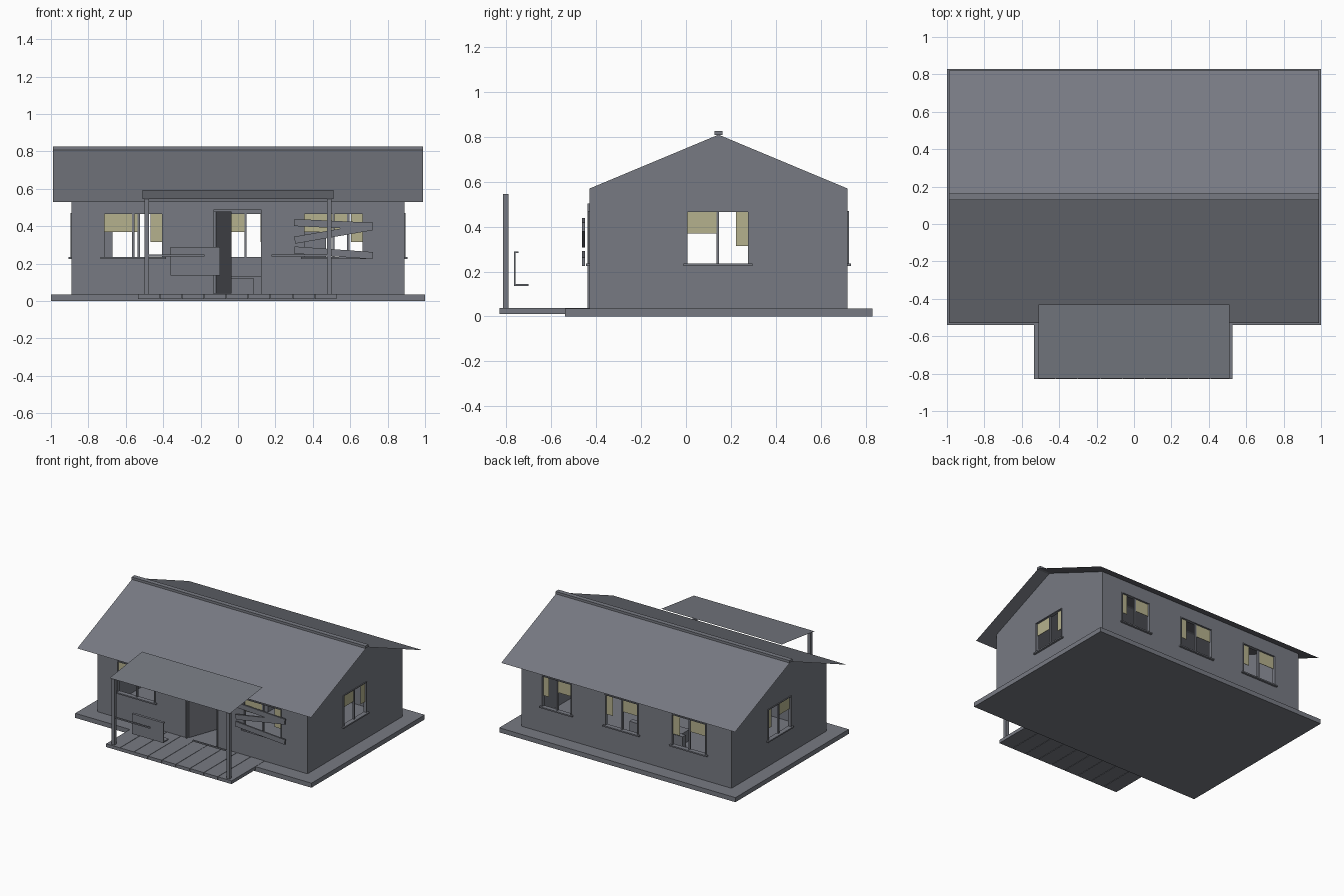
import bpy, math
from mathutils import Matrix

if "Cube" in bpy.data.objects:
    bpy.data.objects.remove(bpy.data.objects["Cube"])


def material(name, col):
    m = bpy.data.materials.new(name)
    m.diffuse_color = (*col, 1)
    m.use_nodes = True
    m.node_tree.nodes["Principled BSDF"].inputs["Base Color"].default_value = m.diffuse_color
    return m


GREY = material("weathered grey", (0.185, 0.195, 0.225))
YELLOW = material("dusty yellow glass", (0.46, 0.44, 0.27))


def mesh(name, verts, faces, mat=GREY):
    me = bpy.data.meshes.new(name)
    me.from_pydata(verts, [], faces)
    me.materials.append(mat)
    ob = bpy.data.objects.new(name, me)
    bpy.context.collection.objects.link(ob)
    return ob


def box(name, x, y, z, mat=GREY):
    v = [(a, b, c) for a in sorted(x) for b in sorted(y) for c in sorted(z)]
    f = [(0, 1, 3, 2), (4, 6, 7, 5), (0, 4, 5, 1),
         (2, 3, 7, 6), (0, 2, 6, 4), (1, 5, 7, 3)]
    return mesh(name, v, f, mat)


def prism(name, profile, x0, x1):
    """Extrude a counter-clockwise (y, z) profile along x."""
    n = len(profile)
    v = [(x0, *p) for p in profile] + [(x1, *p) for p in profile]
    f = [tuple(reversed(range(n))), tuple(range(n, 2 * n))]
    f += [(i, (i + 1) % n, (i + 1) % n + n, i + n) for i in range(n)]
    return mesh(name, v, f)


# Walls' main sizes
WX, YF, YB, YR = 0.89, -0.43, 0.72, 0.145
SLAB, EAVE, RIDGE, T = 0.035, 0.57, 0.81, 0.02
SLOPE = (RIDGE - EAVE) / (YR - YF)

# Foundation and porch deck planks
box("foundation", (-1, 1), (-0.54, 0.83), (0, SLAB))
N, DX0, DX1 = 9, -0.535, 0.53
step = (DX1 - DX0) / N
for i in range(N):
    a = DX0 + i * step
    box(f"deck_plank_{i + 1}", (a, a + step - 0.003), (-0.83, -0.43), (0.012, 0.037))

# Hollow gabled walls
walls = prism("walls", [(YF, SLAB), (YB, SLAB), (YB, EAVE), (YR, RIDGE), (YF, EAVE)], -WX, WX)
cutters = [box("room_cutter", (-WX + T, WX - T), (YF + T, YB - T), (-0.1, 1))]


def wall_box(name, wall, u, z, d, mat=GREY):
    """Box on a wall: u runs along the wall, d is the distance outwards."""
    if wall in ("front", "back"):
        y = [YF - k if wall == "front" else YB + k for k in d]
        return box(name, u, y, z, mat)
    x = [WX + k if wall == "right" else -WX - k for k in d]
    return box(name, x, u, z, mat)


# Windows: opening, thin frame, sill, mullion and two broken panes
def window(wall, i, c, h):
    n = f"{wall}_window_{i}_"
    z0, z1, w = 0.235, 0.465, 0.006
    cutters.append(wall_box(n + "cutter", wall, (c - h, c + h), (z0, z1), (-0.06, 0.06)))
    d = (-T, 0.006)
    for side, s in (("left", -1), ("right", 1)):
        wall_box(n + side + "_jamb", wall, (c + s * h, c + s * (h + w)), (z0, z1 + w), d)
    wall_box(n + "head", wall, (c - h, c + h), (z1, z1 + w), d)
    wall_box(n + "sill", wall, (c - h - 0.019, c + h + 0.019), (z0 - 0.01, z0), (-T, 0.016))
    wall_box(n + "mullion", wall, (c - 0.006, c + 0.006), (z0, z1), (-0.016, -0.002))
    wall_box(n + "upper_pane", wall, (c - h, c - 0.006), (0.37, z1), (-0.011, -0.008), YELLOW)
    wall_box(n + "side_pane", wall, (c + 0.6 * h, c + h), (0.315, z1), (-0.011, -0.008), YELLOW)


for wall, i, c, h in (("front", 1, -0.56, 0.155), ("front", 2, 0.51, 0.155),
                      ("back", 1, -0.53, 0.14), ("back", 2, 0.04, 0.135),
                      ("back", 3, 0.59, 0.12),
                      ("left", 1, 0.142, 0.135), ("right", 1, 0.142, 0.135)):
    window(wall, i, c, h)

# Doorway with frame and a door standing open inwards
D0, D1, DZ = -0.128, 0.123, 0.49
cutters.append(wall_box("door_cutter", "front", (D0, D1), (0, DZ), (-0.06, 0.06)))
wall_box("door_left_jamb", "front", (D0 - 0.01, D0), (SLAB, DZ + 0.013), (-T, 0.008))
wall_box("door_right_jamb", "front", (D1, D1 + 0.01), (SLAB, DZ + 0.013), (-T, 0.008))
wall_box("door_head", "front", (D0, D1), (DZ, DZ + 0.013), (-T, 0.008))
door = box("open_door", (0, 0.245), (0, 0.012), (0.04, 0.48))
door.matrix_world = Matrix.Translation((D0 + 0.01, YF + 0.005, 0)) @ Matrix.Rotation(math.radians(70), 4, 'Z')

# Cut the room and openings, then drop the cutters
for c in cutters:
    m = walls.modifiers.new(c.name, 'BOOLEAN')
    m.operation, m.solver, m.object = 'DIFFERENCE', 'EXACT', c
    c.hide_render = True
cut = bpy.data.meshes.new_from_object(walls.evaluated_get(bpy.context.evaluated_depsgraph_get()))
walls.modifiers.clear()
walls.data = cut
for c in cutters:
    bpy.data.objects.remove(c)

# Thin roof sheets and ridge cap
RX, RUN = 0.99, 0.675
top, low = RIDGE + 0.002, RIDGE + 0.002 - RUN * SLOPE
mesh("roof", [(-RX, YR - RUN, low), (RX, YR - RUN, low), (RX, YR, top), (-RX, YR, top),
              (RX, YR + RUN, low), (-RX, YR + RUN, low)], [(0, 1, 2, 3), (3, 2, 4, 5)])
box("ridge_cap", (-RX, RX), (YR - 0.018, YR + 0.018), (0.808, 0.826))

# Porch roof sheet, posts and rails
mesh("porch_roof", [(-0.51, -0.825, 0.545), (0.51, -0.825, 0.545),
                    (0.51, -0.43, 0.595), (-0.51, -0.43, 0.595)], [(0, 1, 2, 3)])
for side, s in (("left", -1), ("right", 1)):
    box(f"{side}_porch_post", (s * 0.475, s * 0.5), (-0.815, -0.79), (0.037, 0.546))
    box(f"{side}_porch_rail", (s * 0.18, s * 0.475), (-0.808, -0.798), (0.238, 0.248))

# Porch bench: seat, back and top lip in one profile
prism("porch_bench", [(-0.767, 0.136), (-0.702, 0.136), (-0.702, 0.145), (-0.759, 0.145),
                      (-0.759, 0.282), (-0.747, 0.282), (-0.747, 0.290), (-0.767, 0.290)],
      -0.36, -0.095)

# Boards nailed across the right front window
for i, (za, zb) in enumerate(((0.42, 0.400), (0.325, 0.398), (0.273, 0.243))):
    b = box(f"window_board_{i + 1}", (-0.21, 0.21), (-0.006, 0.006), (-0.019, 0.019))
    b.matrix_world = (Matrix.Translation((0.51, -0.457, (za + zb) / 2))
                      @ Matrix.Rotation(-math.atan2(zb - za, 0.42), 4, 'Y'))

# Low furniture seen through the doorway
box("inner_couch_back", (-0.25, 0.2), (0.36, 0.4), (SLAB, 0.135))
box("inner_couch_seat", (-0.2, 0.085), (0.24, 0.36), (SLAB, 0.12))
